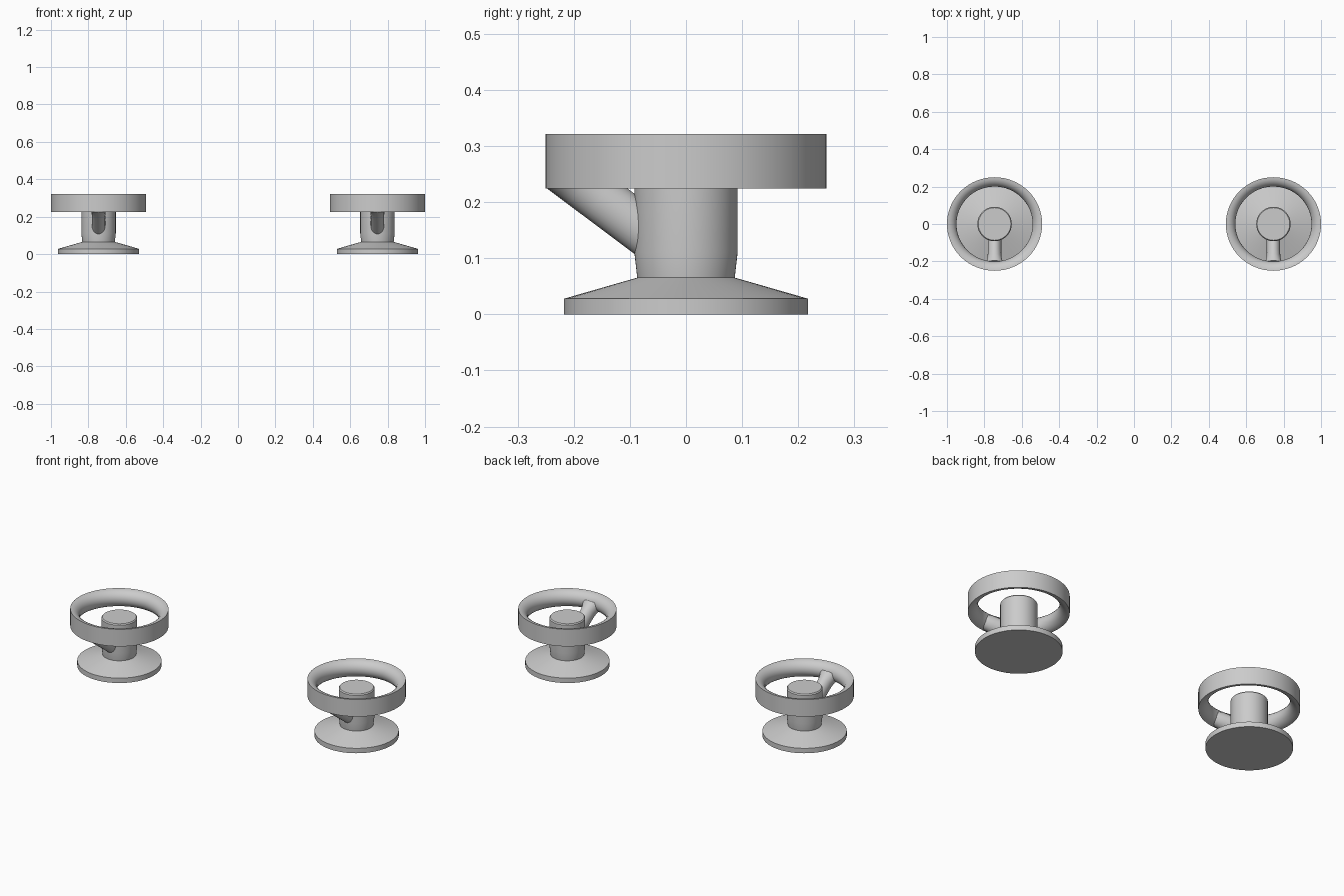
import bpy, bmesh
from math import sin, cos, pi
from mathutils import Vector

if "Cube" in bpy.data.objects:
    bpy.data.objects.remove(bpy.data.objects["Cube"])


def finish(name, bm, x, angle=35):
    bmesh.ops.remove_doubles(bm, verts=bm.verts, dist=1e-5)
    bmesh.ops.recalc_face_normals(bm, faces=bm.faces)
    mesh = bpy.data.meshes.new(name)
    bm.to_mesh(mesh)
    bm.free()
    ob = bpy.data.objects.new(name, mesh)
    bpy.context.collection.objects.link(ob)
    ob.location.x = x
    bpy.ops.object.select_all(action='DESELECT')
    ob.select_set(True)
    bpy.context.view_layer.objects.active = ob
    bpy.ops.object.shade_smooth_by_angle(angle=angle * pi / 180)
    return ob


def loft(name, rings, x, cap=False, angle=35):
    """Skin a list of equally sized point loops."""
    bm = bmesh.new()
    loops = [[bm.verts.new(p) for p in r] for r in rings]
    n = len(loops[0])
    for a, b in zip(loops, loops[1:]):
        for i in range(n):
            j = (i + 1) % n
            bm.faces.new((a[i], a[j], b[j], b[i]))
    if cap:
        bm.faces.new(loops[0])
        bm.faces.new(loops[-1])
    return finish(name, bm, x, angle)


def lathe(name, profile, x, cap=True, sx=1.0, n=64, angle=35):
    rings = [[(sx * r * cos(2 * pi * i / n), r * sin(2 * pi * i / n), z)
              for i in range(n)] for r, z in profile]
    return loft(name, rings, x, cap, angle)


def knob(side, x):
    # Flat foot with a conical top
    lathe("base_" + side, [(.217, 0), (.217, .028), (.085, .066)], x, angle=12)
    # Central post, slightly narrowed at the foot
    lathe("post_" + side, [(.085, .055), (.087, .066), (.092, .11), (.092, .270),
                           (.087, .276)], x)
    # D-shaped rim: flat outside, rounded inside
    arc = [(.25 - .05 * sin(pi * k / 12), .2725 + .0485 * cos(pi * k / 12))
           for k in range(13)]
    lathe("rim_" + side, arc + arc[:1], x, cap=False, sx=1.018)
    # Slanted arm from post to rim, flaring where it meets the rim
    start, end = Vector((0, -.05, .130)), Vector((0, -.221, .258))
    up = Vector((1, 0, 0)).cross((end - start).normalized())
    rings = []
    for t, rx in [(0, .036), (.6, .036), (.78, .038), (.9, .044), (1, .056)]:
        c = start.lerp(end, t)
        rings.append([c + Vector((rx * cos(2 * pi * i / 24), 0, 0))
                      + up * (.043 * sin(2 * pi * i / 24)) for i in range(24)])
    loft("arm_" + side, rings, x, cap=True)


for side, x in (("left", -.7455), ("right", .7455)):
    knob(side, x)
